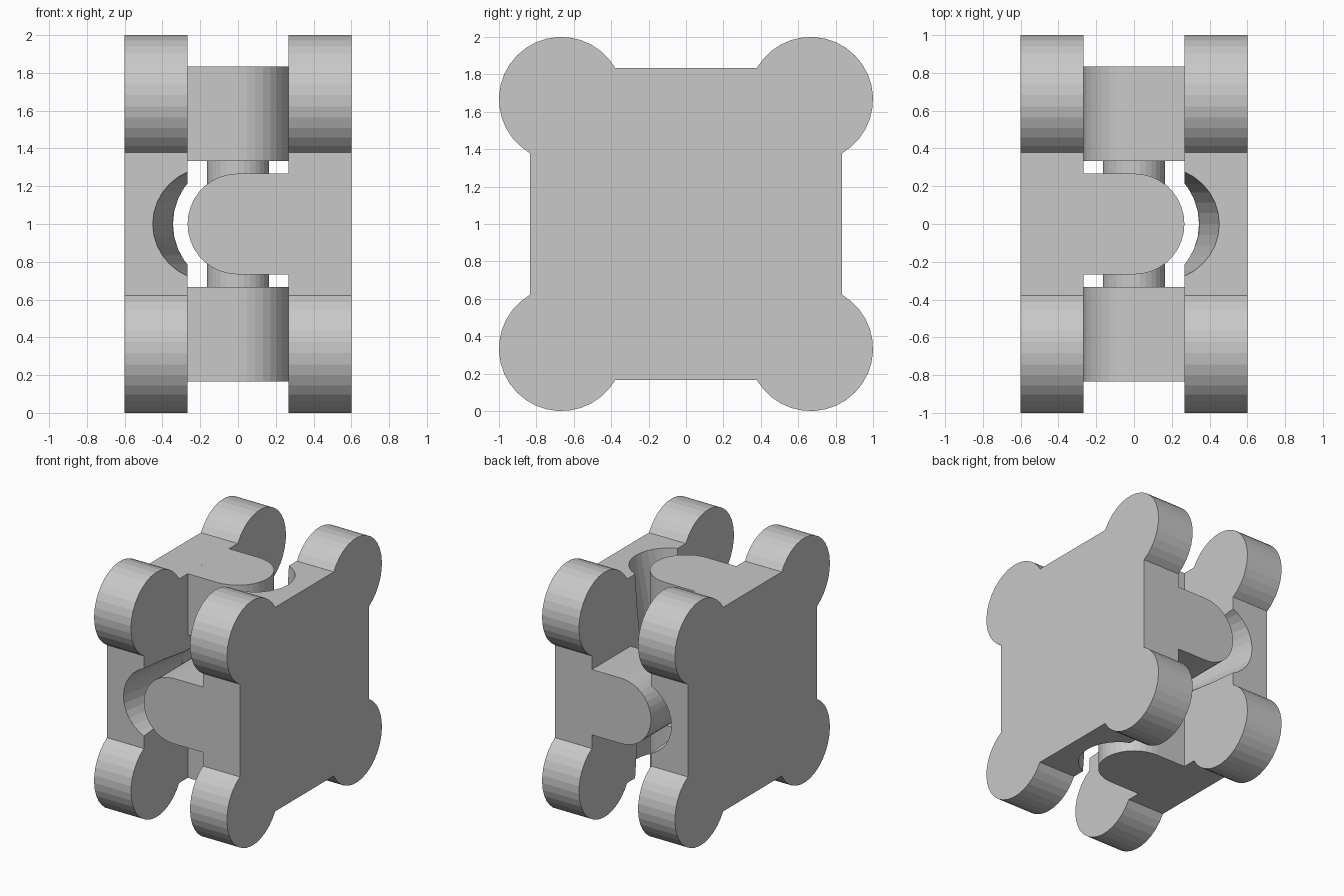
import bpy
import bmesh
from math import cos, sin, radians
from mathutils import Matrix

cube = bpy.data.objects.get("Cube")
if cube:
    bpy.data.objects.remove(cube, do_unlink=True)

# One plain grey for the whole joint
grey = bpy.data.materials.new("plain grey")
grey.use_nodes = True
colour = (0.58, 0.58, 0.58, 1)
grey.diffuse_color = colour
grey.node_tree.nodes["Principled BSDF"].inputs["Base Color"].default_value = colour

HALF = 0.8333       # half the plate's square side
INNER, OUTER = 0.267, 0.6   # plate faces along x
CORNER = 0.6667     # corner disc centre
LIFT = Matrix.Translation((0, 0, 1))
ALONG_X = Matrix(((0, 0, 1, 0), (1, 0, 0, 0), (0, 1, 0, 0), (0, 0, 0, 1)))
ALONG_Y = Matrix.Rotation(radians(90), 4, 'X')


def arc(cx, cy, r, start, end, steps):
    angles = [radians(start + (end - start) * i / steps) for i in range(steps + 1)]
    return [(cx + r * cos(a), cy + r * sin(a)) for a in angles]


def circle(r):
    return arc(0, 0, r, 0, 360, 32)[:-1]


def prism(name, outline, low, high, matrix):
    """Extrude a flat outline from low to high, then place it."""
    bm = bmesh.new()
    face = bm.faces.new([bm.verts.new((x, y, low)) for x, y in outline])
    ext = bmesh.ops.extrude_face_region(bm, geom=[face])
    verts = [v for v in ext["geom"] if isinstance(v, bmesh.types.BMVert)]
    bmesh.ops.translate(bm, verts=verts, vec=(0, 0, high - low))
    bmesh.ops.recalc_face_normals(bm, faces=bm.faces)
    bm.transform(LIFT @ matrix)
    mesh = bpy.data.meshes.new(name)
    bm.to_mesh(mesh)
    bm.free()
    mesh.materials.append(grey)
    obj = bpy.data.objects.new(name, mesh)
    bpy.context.collection.objects.link(obj)
    return obj


def cut(obj, cutters):
    """Subtract the cutters, keep the result and discard the cutters."""
    for c in cutters:
        c.hide_render = True
        mod = obj.modifiers.new("cut", 'BOOLEAN')
        mod.operation, mod.solver, mod.object = 'DIFFERENCE', 'EXACT', c
    bpy.context.view_layer.update()
    graph = bpy.context.evaluated_depsgraph_get()
    result = bpy.data.meshes.new_from_object(obj.evaluated_get(graph))
    obj.modifiers.clear()
    obj.data = result
    for c in cutters:
        bpy.data.objects.remove(c, do_unlink=True)


# Square plate outline with a round disc at each corner
plate_outline = []
for quarter in range(4):
    a = radians(90 * quarter)
    for x, y in arc(CORNER, CORNER, 1 - CORNER, -60, 150, 20):
        plate_outline.append((x * cos(a) - y * sin(a), x * sin(a) + y * cos(a)))

# Round-ended yoke arm outline
arm_outline = [(INNER, -INNER), (INNER, INNER)] + arc(0, 0, INNER, 90, 270, 18)


def yoke(side, place, arm_names):
    plate = prism(side + "_plate", plate_outline, INNER, OUTER, place @ ALONG_X)

    # Tilted pockets that clear the swinging arms of the other yoke
    cutters = [prism("clearance", circle(0.344), -0.3, 0.3, place)]
    for flip in (0, 180):
        tilt = Matrix.Rotation(radians(flip), 4, 'X') @ Matrix.Rotation(radians(10), 4, 'Y')
        cutters.append(prism("pocket", circle(0.3), 0.3, 1.2, place @ tilt))
    cut(plate, cutters)

    # Two arms and the pin between them
    for name, low in zip(arm_names, (0.3333, -HALF)):
        prism(name, arm_outline, low, low + 0.5, place @ ALONG_Y)
    prism(side + "_cross_pin", circle(0.165), -0.4, 0.4, place @ ALONG_Y)


yoke("left", Matrix.Identity(4), ("front_arm", "back_arm"))
turn = Matrix.Rotation(radians(180), 4, 'Z') @ Matrix.Rotation(radians(90), 4, 'X')
yoke("right", turn, ("bottom_arm", "top_arm"))
